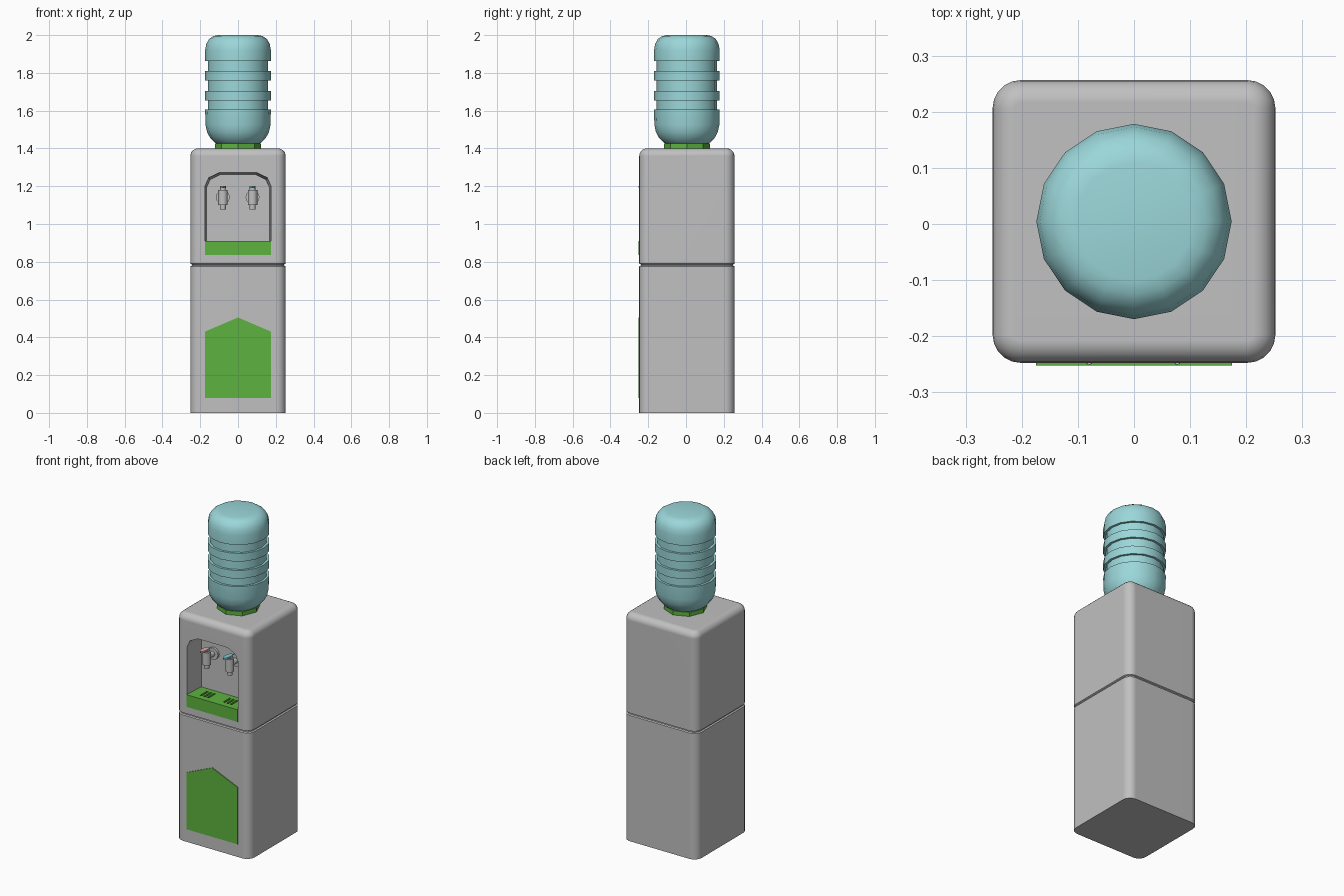
import bpy, bmesh, math
from mathutils import Matrix, Vector

cube = bpy.data.objects.get("Cube")
if cube:
    bpy.data.objects.remove(cube, do_unlink=True)

CY = 0.0045        # depth centre of cabinet
HALF = 0.252       # half width of cabinet
FRONT = CY - HALF
BACK_WALL = -0.12  # rear of the dispensing niche


def material(name, rgb):
    m = bpy.data.materials.new(name)
    m.use_nodes = True
    m.diffuse_color = (*rgb, 1)
    m.node_tree.nodes["Principled BSDF"].inputs["Base Color"].default_value = (*rgb, 1)
    return m


GREY = material("light grey plastic", (0.53, 0.53, 0.53))
GREEN = material("green plastic", (0.11, 0.45, 0.05))
AQUA = material("aqua bottle", (0.33, 0.68, 0.70))
BLUE = material("cold blue", (0.25, 0.65, 0.72))
PINK = material("hot pink", (0.72, 0.45, 0.45))


def finish(bm, name, mat, angle=None):
    bmesh.ops.recalc_face_normals(bm, faces=bm.faces)
    me = bpy.data.meshes.new(name)
    bm.to_mesh(me)
    bm.free()
    me.materials.append(mat)
    ob = bpy.data.objects.new(name, me)
    bpy.context.collection.objects.link(ob)
    if angle:
        smooth(ob, angle)
    return ob


def activate(ob):
    bpy.ops.object.select_all(action='DESELECT')
    ob.select_set(True)
    bpy.context.view_layer.objects.active = ob


def smooth(ob, angle):
    activate(ob)
    bpy.ops.object.shade_smooth_by_angle(angle=math.radians(angle))


def loft(name, rings, mat, angle=None):
    """Skin a stack of equal-length point rings and cap both ends."""
    bm = bmesh.new()
    rows = [[bm.verts.new(p) for p in ring] for ring in rings]
    n = len(rows[0])
    for a, b in zip(rows, rows[1:]):
        for i in range(n):
            j = (i + 1) % n
            bm.faces.new((a[i], a[j], b[j], b[i]))
    bm.faces.new(rows[0])
    bm.faces.new(rows[-1])
    return finish(bm, name, mat, angle)


def circle(r, z, n, y=CY):
    return [(r * math.cos(math.tau * i / n), y + r * math.sin(math.tau * i / n), z)
            for i in range(n)]


def lathe(name, profile, n, mat, angle=None):
    return loft(name, [circle(r, z, n) for r, z in profile], mat, angle)


def rounded_square(inset, z, radius=0.05, seg=5):
    r = radius - inset
    c = HALF - radius
    ring = []
    for q, (sx, sy) in enumerate(((1, 1), (-1, 1), (-1, -1), (1, -1))):
        for i in range(seg + 1):
            a = math.pi / 2 * (q + i / seg)
            ring.append((sx * c + r * math.cos(a), CY + sy * c + r * math.sin(a), z))
    return ring


def prism(name, outline, y0, y1, mat, taper=0.0):
    """Extrude an x-z outline along y, optionally shrinking the far end."""
    zc = (min(z for _, z in outline) + max(z for _, z in outline)) / 2
    k = 1 - taper
    return loft(name, [[(x, y0, z) for x, z in outline],
                       [(x * k, y1, zc + (z - zc) * k) for x, z in outline]], mat)


def box(name, x0, x1, y0, y1, z0, z1, mat):
    return prism(name, [(x0, z0), (x1, z0), (x1, z1), (x0, z1)], y0, y1, mat)


def cut(target, cutter):
    mod = target.modifiers.new("cut", 'BOOLEAN')
    mod.operation = 'DIFFERENCE'
    mod.solver = 'EXACT'
    mod.object = cutter
    activate(target)
    bpy.ops.object.modifier_apply(modifier=mod.name)
    bpy.data.objects.remove(cutter, do_unlink=True)


def cylinder(name, centre, r, length, mat, axis='Z', n=12, scale=(1, 1, 1), tilt=0, r2=None):
    bm = bmesh.new()
    turn = Matrix.Rotation(math.pi / 2, 4, 'X') if axis == 'Y' else Matrix()
    m = (Matrix.Translation(Vector(centre)) @ Matrix.Rotation(tilt, 4, 'X')
         @ Matrix.Diagonal((*scale, 1)) @ turn)
    bmesh.ops.create_cone(bm, cap_ends=True, segments=n, radius1=r,
                          radius2=r if r2 is None else r2, depth=length, matrix=m)
    return finish(bm, name, mat, 40)


# Cabinet with a seam groove and softly rounded top
levels = [(0, 0), (0, 0.776), (0.008, 0.78), (0.008, 0.786), (0, 0.79)]
levels += [(0.04 * (1 - math.cos(a)), 1.36 + 0.04 * math.sin(a))
           for a in (math.pi / 2 * i / 5 for i in range(6))]
cabinet = loft("cabinet", [rounded_square(i, z) for i, z in levels], GREY)

# Arched dispensing niche
half_arch = [(0.175, 0.835), (0.175, 1.2), (0.155, 1.245), (0.10, 1.272)]
arch = half_arch + [(-x, z) for x, z in reversed(half_arch)]
niche = prism("niche_cutter", arch, FRONT - 0.001, BACK_WALL, GREY, taper=0.05)
cut(cabinet, niche)
smooth(cabinet, 35)
cabinet.modifiers.new("even shading", 'WEIGHTED_NORMAL').keep_sharp = True

# Drip tray with drain slots
tray = box("drip_tray", -0.175, 0.175, FRONT - 0.005, BACK_WALL + 0.005, 0.835, 0.91, GREEN)
for side in (-1, 1):
    for k in (-1, 0, 1):
        x = side * 0.078 + k * 0.024
        cut(tray, box("slot_cutter", x - 0.006, x + 0.006, -0.215, -0.15, 0.885, 0.93, GREEN))

# Pointed front panel
prism("front_panel", [(-0.175, 0.08), (0.175, 0.08), (0.175, 0.43), (0, 0.505), (-0.175, 0.43)],
      FRONT - 0.005, FRONT + 0.01, GREEN)

# Pair of taps
for label, x, lever in (("right", -0.08, PINK), ("left", 0.077, BLUE)):
    y = -0.19
    cylinder(label + "_tap_disc", (x, BACK_WALL - 0.006, 1.142), 0.037, 0.016, GREY, 'Y')
    cylinder(label + "_tap_pipe", (x, (y + BACK_WALL) / 2, 1.142), 0.016, 0.07, GREY, 'Y')
    cylinder(label + "_tap_body", (x, y, 1.14), 0.025, 0.08, GREY)
    cylinder(label + "_tap_spout", (x, y, 1.092), 0.016, 0.03, GREY)
    cylinder(label + "_tap_neck", (x, y, 1.186), 0.015, 0.02, GREY)
    cylinder(label + "_tap_lever", (x, y - 0.02, 1.195), 0.016, 0.01, lever,
             scale=(1, 2.6, 1), tilt=-0.05)

# Collar and ribbed bottle
lathe("collar", [(0.122, 1.395), (0.122, 1.425)], 8, GREEN)
R, G = 0.174, 0.16
bottle = [(0.105, 1.42), (0.125, 1.433), (0.148, 1.457), (0.164, 1.487), (0.172, 1.525)]
for low, high in ((1.605, 1.655), (1.705, 1.76), (1.81, 1.862)):
    bottle += [(R, low), (G, low), (G, high), (R, high)]
bottle += [(R, 1.92), (0.168, 1.953), (0.153, 1.98), (0.13, 1.995), (0.105, 2.0)]
lathe("bottle", bottle, 16, AQUA, 40)
